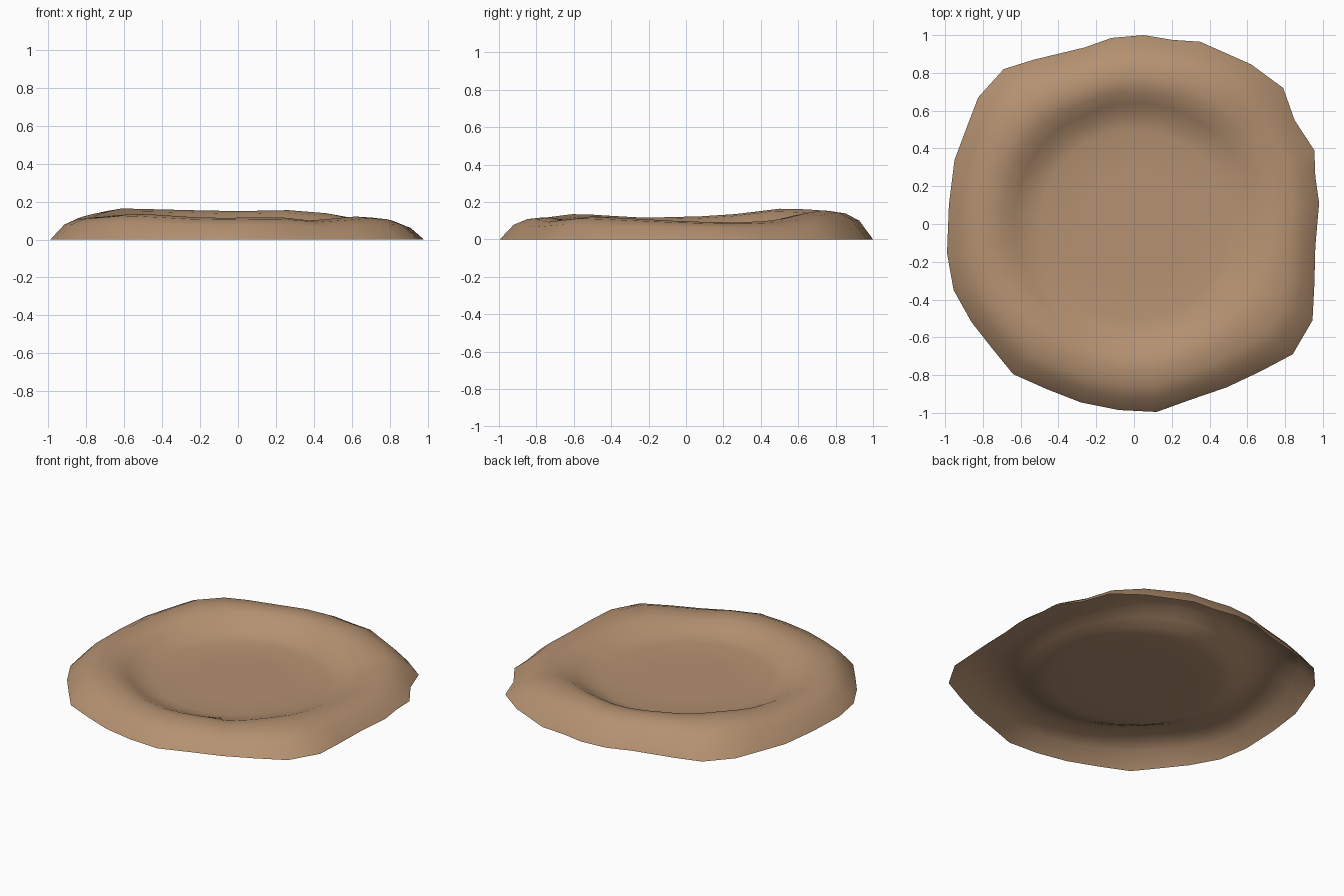
import bpy, bmesh, math

if "Cube" in bpy.data.objects:
    bpy.data.objects.remove(bpy.data.objects["Cube"])

# Irregular footprint of the mound on the ground (counter-clockwise from the right)
OUTLINE = [(.98, .11), (.96, .25), (.955, .39), (.85, .55), (.79, .72), (.62, .845),
           (.35, .965), (.2, .975), (.05, 1), (-.12, .985), (-.26, .935), (-.53, .87),
           (-.69, .82), (-.825, .67), (-.89, .5), (-.95, .34), (-.98, .1), (-.99, -.155),
           (-.955, -.35), (-.86, -.52), (-.75, -.66), (-.64, -.795), (-.46, -.875),
           (-.28, -.945), (-.08, -.985), (.12, -.995), (.3, -.93), (.49, -.865),
           (.67, -.78), (.84, -.69), (.945, -.51), (.955, -.32), (.96, -.12)]
# Rim height by direction in degrees
RIM = [(0, .095), (20, .09), (38, .1), (50, .135), (70, .155), (90, .15), (110, .155),
       (140, .165), (160, .135), (180, .118), (200, .118), (228, .137), (260, .112),
       (285, .12), (300, .1), (322, .123), (340, .11), (360, .095)]
# Cross-section: (distance from centre, share of rim height above the floor)
SECTION = [(.93, .66), (.86, .92), (.78, 1), (.715, .88), (.65, .5), (.585, .15), (.51, 0), (.3, 0)]
FLOOR = .04


def rim_height(x, y):
    a = math.degrees(math.atan2(y, x)) % 360
    for (a0, h0), (a1, h1) in zip(RIM, RIM[1:]):
        if a <= a1:
            return h0 + (h1 - h0) * (a - a0) / (a1 - a0)


soil = bpy.data.materials.new("brown soil")
soil.diffuse_color = (.46, .285, .165, 1)
soil.use_nodes = True
soil.node_tree.nodes["Principled BSDF"].inputs["Base Color"].default_value = soil.diffuse_color

# Open-bottomed shell: ground edge, rounded rim, sunken floor
bm = bmesh.new()
n = len(OUTLINE)
rings = [[bm.verts.new((x, y, 0)) for x, y in OUTLINE]]
for s, share in SECTION:
    ring = []
    for i, (x, y) in enumerate(OUTLINE):
        # inner rings get rounder than the jagged ground edge
        t = min(1, (1 - s) / .4)
        r = math.hypot(x, y)
        k = s * (1 + (.98 / r - 1) * t)
        base = FLOOR if s < .78 else 0
        ring.append(bm.verts.new((x * k, y * k, base + share * (rim_height(x, y) - base))))
    rings.append(ring)
for a, b in zip(rings, rings[1:]):
    for i in range(n):
        j = (i + 1) % n
        bm.faces.new((a[i], a[j], b[j], b[i]))
centre = bm.verts.new((0, 0, FLOOR))
for i in range(n):
    bm.faces.new((rings[-1][i], rings[-1][(i + 1) % n], centre))
for f in bm.faces:
    f.smooth = True

mesh = bpy.data.meshes.new("soil_mound")
bm.to_mesh(mesh)
bm.free()
mesh.materials.append(soil)
mound = bpy.data.objects.new("soil_mound", mesh)
bpy.context.collection.objects.link(mound)
